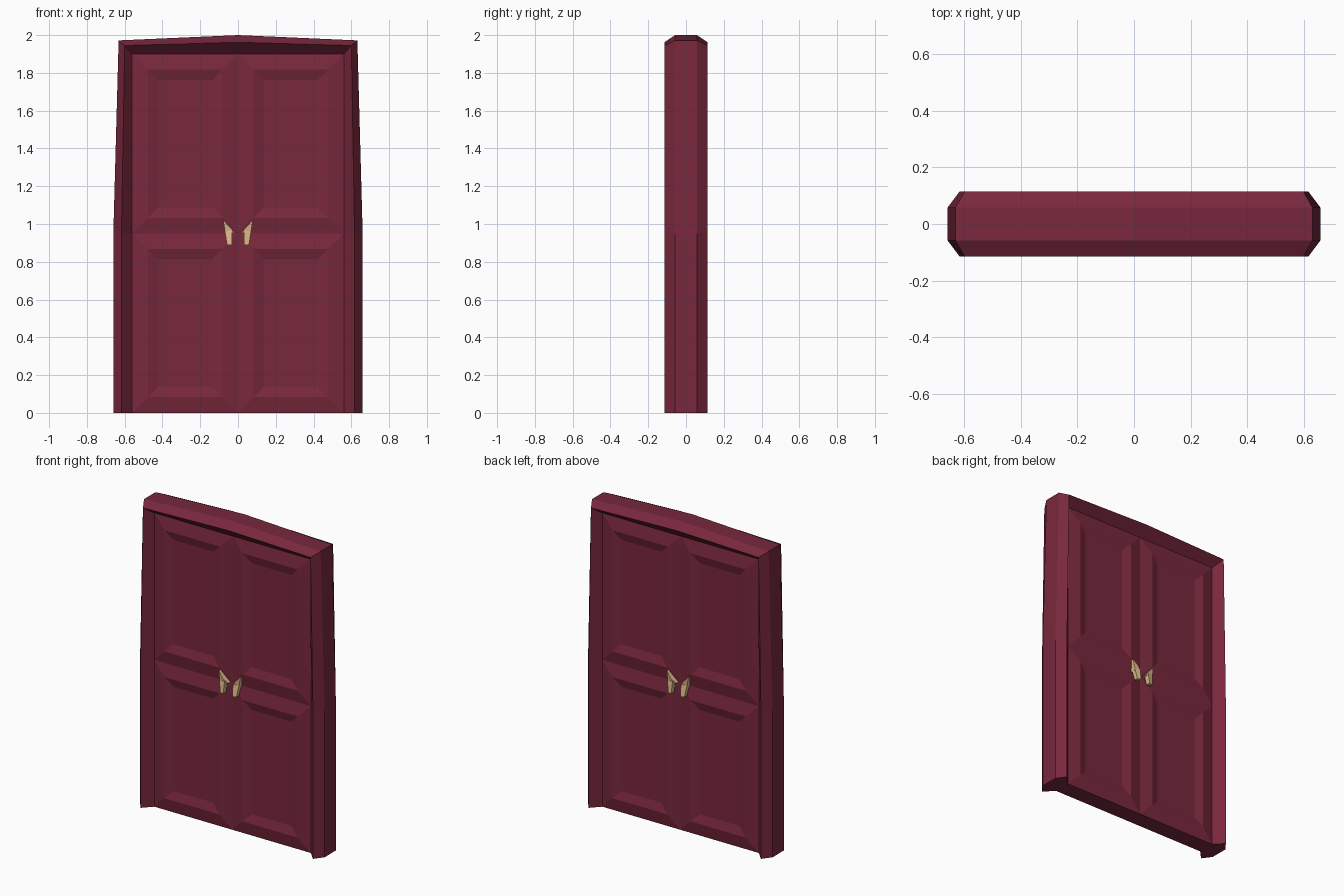
import bpy, bmesh

if "Cube" in bpy.data.objects:
    bpy.data.objects.remove(bpy.data.objects["Cube"])


def material(name, color):
    m = bpy.data.materials.new(name)
    m.diffuse_color = (*color, 1)
    m.use_nodes = True
    m.node_tree.nodes["Principled BSDF"].inputs["Base Color"].default_value = m.diffuse_color
    return m


wine = material("wine red", (0.19, 0.021, 0.046))
gold = material("pale gold", (0.72, 0.48, 0.24))


def finish(name, bm, mat):
    bmesh.ops.remove_doubles(bm, verts=bm.verts, dist=0.0005)
    bmesh.ops.recalc_face_normals(bm, faces=bm.faces)
    me = bpy.data.meshes.new(name)
    bm.to_mesh(me)
    bm.free()
    me.materials.append(mat)
    ob = bpy.data.objects.new(name, me)
    bpy.context.collection.objects.link(ob)
    return ob


def arch(points):
    # complete a right-hand path around the doorway to the left foot
    return points + [(-x, z) for x, z in points[-2::-1]]


# Door frame: bevelled section swept around the tapered doorway
OUTER = arch([(0.66, 0), (0.66, 0.95), (0.632, 1.972), (0, 2.0)])
RIDGE = arch([(0.617, 0), (0.617, 0.95), (0.6, 1.945), (0, 1.962)])
INNER = arch([(0.56, 0), (0.56, 0.95), (0.56, 1.9), (0, 1.9)])
rings = [(INNER, -0.055), (RIDGE, -0.115), (OUTER, -0.058),
         (OUTER, 0.058), (RIDGE, 0.115), (INNER, 0.055)]
bm = bmesh.new()
grid = [[bm.verts.new((x, y, z)) for x, z in path] for path, y in rings]
for a, b in zip(grid, grid[1:]):
    for i in range(len(a) - 1):
        bm.faces.new((a[i], a[i + 1], b[i + 1], b[i]))
for end in (0, -1):
    bm.faces.new([ring[end] for ring in grid])
# underside between the two legs
bm.faces.new((grid[0][0], grid[0][-1], grid[-1][-1], grid[-1][0]))
finish("door_frame", bm, wine)

# Door leaves: four recessed panels with raised borders on each side
bm = bmesh.new()
for side in (-1, 1):
    for x0, x1 in ((-0.56, 0), (0, 0.56)):
        for z0, z1 in ((0, 0.95), (0.95, 1.9)):
            loops = []
            for inset, depth in ((0, 0.055), (0.083, 0.071), (0.138, 0.055)):
                a, b, c, d = x0 + inset, x1 - inset, z0 + inset, z1 - inset
                loops.append([bm.verts.new((x, side * depth, z))
                              for x, z in ((a, c), (b, c), (b, d), (a, d))])
            for p, q in zip(loops, loops[1:]):
                for i in range(4):
                    j = (i + 1) % 4
                    bm.faces.new((p[i], p[j], q[j], q[i]))
            bm.faces.new(loops[-1])
finish("door_panels", bm, wine)


def prism(bm, outline, back, front):
    # back / front give the y depth for each outline point
    a = [bm.verts.new((x, y, z)) for (x, z), y in zip(outline, back)]
    b = [bm.verts.new((x, y, z)) for (x, z), y in zip(outline, front)]
    bm.faces.new(a)
    bm.faces.new(b)
    for i in range(len(a)):
        j = (i + 1) % len(a)
        bm.faces.new((a[i], a[j], b[j], b[i]))


# Handles: winged plate with a hanging grip, mirrored to both leaves and sides
bm = bmesh.new()
prism(bm, [(-0.078, 1.022), (-0.045, 0.985), (-0.014, 0.952), (-0.068, 0.95)],
      [-0.055] * 4, [-0.085, -0.095, -0.08, -0.09])
prism(bm, [(-0.07, 0.965), (-0.03, 0.965), (-0.033, 0.89), (-0.058, 0.89)],
      [-0.06, -0.06, -0.075, -0.075], [-0.09, -0.095, -0.105, -0.1])
handle = finish("door_handles", bm, gold)
mirror = handle.modifiers.new("mirror", 'MIRROR')
mirror.use_axis = (True, True, False)
mirror.use_mirror_merge = False
